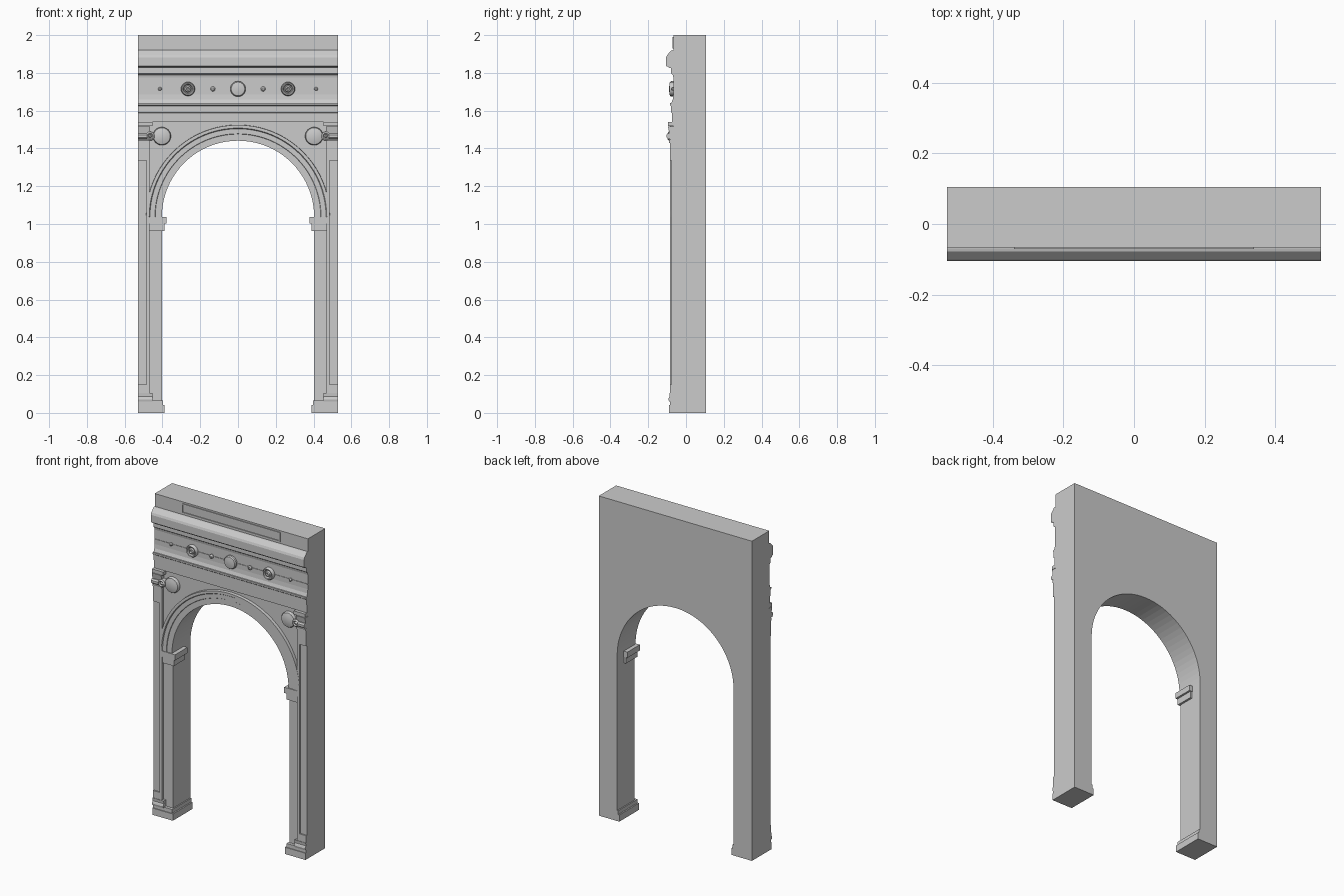
import bpy, bmesh, math
from mathutils import Vector

if "Cube" in bpy.data.objects:
    bpy.data.objects.remove(bpy.data.objects["Cube"])

BACK, WALL = 0.105, -0.066      # back plane and main front plane
HALF, R, SPRING = 0.53, 0.403, 1.038


def make(name, bm, mirror=False, smooth=False):
    bmesh.ops.recalc_face_normals(bm, faces=bm.faces)
    me = bpy.data.meshes.new(name)
    bm.to_mesh(me)
    bm.free()
    ob = bpy.data.objects.new(name, me)
    bpy.context.collection.objects.link(ob)
    if mirror:
        ob.modifiers.new("Mirror", 'MIRROR').use_mirror_merge = False
    if smooth:
        bpy.ops.object.select_all(action='DESELECT')
        ob.select_set(True)
        bpy.context.view_layer.objects.active = ob
        bpy.ops.object.shade_smooth_by_angle(angle=math.radians(35))
    return ob


def prism(bm, pts, offset):
    """Closed polygon of 3D points, extruded by an offset."""
    face = bm.faces.new([bm.verts.new(p) for p in pts])
    ext = bmesh.ops.extrude_face_region(bm, geom=[face], use_keep_orig=True)
    vs = [g for g in ext["geom"] if isinstance(g, bmesh.types.BMVert)]
    bmesh.ops.translate(bm, verts=vs, vec=Vector(offset))


def add_box(bm, x0, x1, y0, y1, z0, z1):
    prism(bm, [(x0, y0, z0), (x1, y0, z0), (x1, y0, z1), (x0, y0, z1)], (0, y1 - y0, 0))


def boxes(name, items, mirror=False):
    bm = bmesh.new()
    for b in items:
        add_box(bm, *b)
    return make(name, bm, mirror)


def moulding(name, prof, x0, x1, back=BACK, mirror=False):
    """Front profile of (y, z), bottom to top, run along x."""
    pts = [(x0, y, z) for y, z in prof]
    pts += [(x0, back, prof[-1][1]), (x0, back, prof[0][1])]
    bm = bmesh.new()
    prism(bm, pts, (x1 - x0, 0, 0))
    return make(name, bm, mirror)


def turned(name, cx, cz, prof, n=32, mirror=False):
    """Profile of (radius, y) turned about an axis running front to back."""
    bm = bmesh.new()
    rings = [[bm.verts.new((cx + r * math.cos(2 * math.pi * i / n), y,
                            cz + r * math.sin(2 * math.pi * i / n)))
              for i in range(n)] for r, y in prof]
    for a, b in zip(rings, rings[1:]):
        for i in range(n):
            bm.faces.new((a[i], a[(i + 1) % n], b[(i + 1) % n], b[i]))
    bm.faces.new(rings[0])
    bm.faces.new(rings[-1])
    return make(name, bm, mirror, True)


def arc(r, n=40):
    return [(r * math.cos(math.pi * i / n), SPRING + r * math.sin(math.pi * i / n))
            for i in range(n + 1)]


# wall with the arched opening
bm = bmesh.new()
outline = [(-HALF, 0), (-HALF, 1.54), (HALF, 1.54), (HALF, 0), (R, 0)] + arc(R) + [(-R, 0)]
prism(bm, [(x, WALL, z) for x, z in outline], (0, BACK - WALL, 0))
make("arched_wall", bm)

# archivolt: stepped section swept around the arch
bm = bmesh.new()
section = [(R, -0.05), (R, -0.077), (0.438, -0.077), (0.44, -0.08),
           (0.466, -0.08), (0.47, -0.086), (0.486, -0.086), (0.488, -0.05)]
rows = [[bm.verts.new((x, y, z)) for x, z in arc(r)] for r, y in section]
for a, b in zip(rows, rows[1:] + rows[:1]):
    for i in range(40):
        bm.faces.new((a[i], a[i + 1], b[i + 1], b[i]))
for end in (0, -1):
    bm.faces.new([row[end] for row in rows])
make("archivolt", bm, smooth=True)

# imposts and pier bases
boxes("impost", [(0.390, 0.468, -0.077, 0.035, 0.962, 1.002),
                 (0.378, 0.474, -0.083, 0.04, 1.002, 1.038)], True)
boxes("pier_base", [(0.388, HALF, -0.09, BACK, 0, 0.042),
                    (0.396, HALF, -0.085, BACK, 0.042, 0.066)], True)
moulding("pilaster_base", [(-0.09, 0.06), (-0.093, 0.072), (-0.09, 0.082),
                           (-0.086, 0.086), (-0.088, 0.105)], 0.453, HALF, -0.05, True)

# half pilasters with a sunken panel
boxes("pilaster", [(0.468, HALF, -0.077, -0.05, 0.1, 1.44),
                   (0.468, 0.485, -0.085, -0.077, 0.1, 1.44),
                   (0.485, HALF, -0.085, -0.077, 0.1, 0.15),
                   (0.485, HALF, -0.085, -0.077, 1.335, 1.44)], True)

# capitals: necking, leafy bell, scroll and top slab
moulding("capital_bell", [(-0.09, 1.43), (-0.09, 1.442), (-0.085, 1.446), (-0.088, 1.475),
                          (-0.095, 1.515)], 0.466, HALF, -0.05, True)
boxes("capital_slab", [(0.452, HALF, -0.095, -0.05, 1.518, 1.54)], True)
moulding("capital_roll", [(-0.095, 1.45), (-0.103, 1.458), (-0.103, 1.472), (-0.095, 1.48)],
         0.482, HALF, -0.05, True)
turned("capital_scroll", 0.465, 1.465,
       [(0.024, -0.05), (0.024, -0.092), (0.016, -0.098), (0.01, -0.092), (0.004, -0.1)],
       20, True)

# spandrel roundels
turned("spandrel_roundel", 0.403, 1.465,
       [(0.048, -0.05), (0.048, -0.078), (0.044, -0.084), (0.03, -0.088), (0.012, -0.091)],
       mirror=True)

# entablature
moulding("architrave", [(-0.075, 1.54), (-0.075, 1.588), (-0.08, 1.59), (-0.08, 1.625),
                        (-0.086, 1.63), (-0.086, 1.64)], -HALF, HALF)
moulding("frieze", [(-0.078, 1.64), (-0.07, 1.66), (-0.067, 1.685), (-0.067, 1.775),
                    (-0.07, 1.79), (-0.08, 1.797), (-0.08, 1.825)], -HALF, HALF)
moulding("cornice", [(-0.09, 1.825), (-0.093, 1.832), (-0.105, 1.836), (-0.105, 1.882),
                     (-0.1, 1.895), (-0.078, 1.918), (-0.07, 1.92)], -HALF, HALF)

# attic with a raised panel frame
boxes("attic", [(-HALF, HALF, WALL, BACK, 1.92, 2.0)])
boxes("attic_frame", [(-0.34, 0.34, -0.071, -0.06, 1.93, 1.937),
                      (-0.34, 0.34, -0.071, -0.06, 1.983, 1.99),
                      (-0.34, -0.333, -0.071, -0.06, 1.937, 1.983),
                      (0.333, 0.34, -0.071, -0.06, 1.937, 1.983)])

# frieze ornament: centre disc, ringed rosettes, ribbon with knots
turned("frieze_disc", 0, 1.715, [(0.041, -0.06), (0.041, -0.078), (0.036, -0.085),
                                 (0.015, -0.089)])
turned("frieze_rosette", 0.265, 1.715,
       [(0.037, -0.06), (0.037, -0.08), (0.032, -0.088), (0.026, -0.086), (0.022, -0.076),
        (0.018, -0.076), (0.015, -0.087), (0.009, -0.089), (0.004, -0.084)], mirror=True)
boxes("frieze_ribbon", [(0.04, 0.23, -0.07, -0.06, 1.712, 1.718),
                        (0.30, HALF, -0.07, -0.06, 1.712, 1.718)], True)
for x, r in ((0.133, 0.013), (0.413, 0.01)):
    turned("ribbon_knot", x, 1.715, [(r, -0.06), (r, -0.074), (r * 0.5, -0.08)], 10, True)
